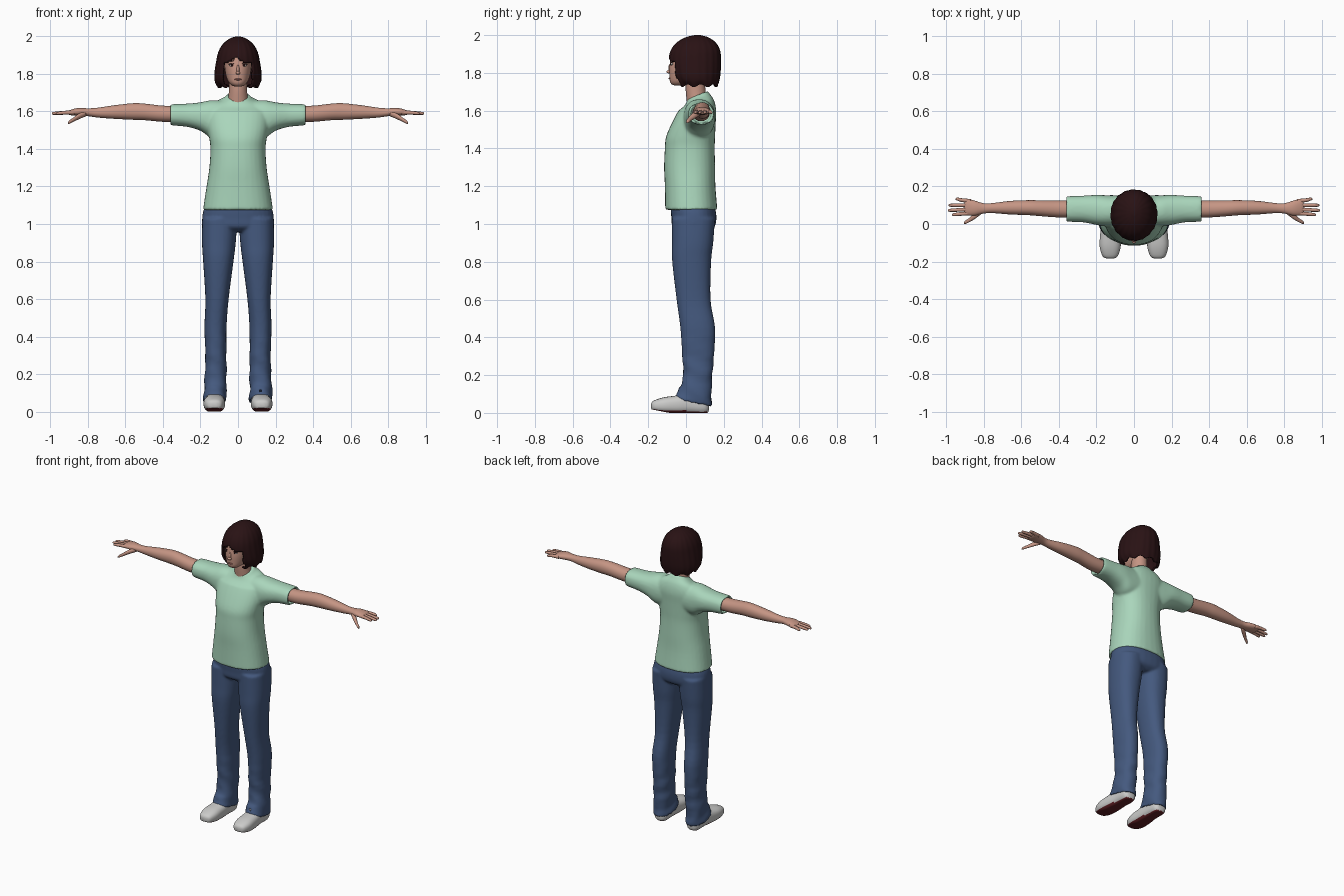
import bpy, bmesh, math
from mathutils import Matrix, Vector

cube = bpy.data.objects.get("Cube")
if cube:
    bpy.data.objects.remove(cube)


def material(name, *rgb):
    m = bpy.data.materials.new(name)
    m.use_nodes = True
    m.diffuse_color = (*rgb, 1)
    bsdf = m.node_tree.nodes["Principled BSDF"]
    bsdf.inputs["Base Color"].default_value = (*rgb, 1)
    bsdf.inputs["Roughness"].default_value = 0.8
    return m


SKIN = material("skin", .56, .30, .23)
HAIR = material("dark brown hair", .022, .006, .007)
SHIRT = material("mint cotton", .40, .67, .50)
JEANS = material("blue denim", .058, .10, .21)
SHOE = material("light grey canvas", .60, .60, .59)
SOLE = material("dark red rubber", .12, .014, .018)
WHITE = material("eye white", .65, .6, .57)
LIPS = material("lip pink", .42, .16, .14)


def smooth_path(rows, steps):
    """Catmull-Rom interpolation of whole cross-sections."""
    rows = [Vector(r) for r in rows]
    out = []
    for i in range(len(rows) - 1):
        a, b, c, d = (rows[max(0, min(len(rows) - 1, i + k))] for k in (-1, 0, 1, 2))
        for s in range(steps):
            t = s / steps
            out.append(b + (c - a) * (t / 2) + (a * 2 - b * 5 + c * 4 - d) * (t * t / 2)
                       + (b * 3 - a - c * 3 + d) * (t ** 3 / 2))
    return out + [rows[-1]]


def loft(bm, axis, rows, side=1, n=32, steps=4, power=2.3, caps=(True, True), ripple=(0, 0)):
    """Rows are (position on axis, centre u, centre v, radius u, radius v)."""
    rings = []
    for p, cu, cv, ru, rv in smooth_path(rows, steps):
        ring = []
        for k in range(n):
            a = math.tau * k / n
            c, s = math.cos(a), math.sin(a)
            wave = 1 + ripple[0] * math.sin(ripple[1] * a)
            u = cu + ru * wave * math.copysign(abs(c) ** (2 / power), c)
            v = cv + rv * wave * math.copysign(abs(s) ** (2 / power), s)
            x, y, z = {"X": (p, u, v), "Y": (u, p, v), "Z": (u, v, p)}[axis]
            ring.append(bm.verts.new((x * side, y, z)))
        rings.append(ring)
    for r, q in zip(rings, rings[1:]):
        for k in range(n):
            bm.faces.new((r[k], r[k - 1], q[k - 1], q[k]))
    for ring, cap in zip((rings[0], rings[-1]), caps):
        if cap:
            bm.faces.new(ring)
    bmesh.ops.recalc_face_normals(bm, faces=bm.faces)


def ellipsoid(bm, centre, radii, tilt=0):
    m = Matrix.Translation(centre) @ Matrix.Rotation(tilt, 4, "Y") @ Matrix.Diagonal((*radii, 1))
    bmesh.ops.create_uvsphere(bm, u_segments=20, v_segments=12, radius=1, matrix=m)


def finish(bm, name, *mats):
    for f in bm.faces:
        f.smooth = True
    mesh = bpy.data.meshes.new(name)
    bm.to_mesh(mesh)
    bm.free()
    obj = bpy.data.objects.new(name, mesh)
    bpy.context.collection.objects.link(obj)
    for m in mats:
        mesh.materials.append(m)
    return obj


def fuse(obj, voxel, rounds):
    """Blend overlapping lofts into one cloth surface."""
    r = obj.modifiers.new("fuse", "REMESH")
    r.mode, r.voxel_size, r.use_smooth_shade = "VOXEL", voxel, True
    s = obj.modifiers.new("soften", "SMOOTH")
    s.factor, s.iterations = .5, rounds


# Shirt: body and two hollow-ended sleeves
bm = bmesh.new()
loft(bm, "Z", [(1.075, 0, .028, .187, .138), (1.2, 0, .022, .168, .134), (1.3, 0, .019, .153, .135),
               (1.4, 0, .02, .147, .132), (1.46, 0, .024, .154, .13), (1.53, 0, .04, .165, .117),
               (1.6, 0, .06, .165, .1), (1.645, 0, .07, .13, .077), (1.675, 0, .065, .075, .06),
               (1.69, 0, .063, .062, .056)])
for v in bm.verts:  # collar dips at the front
    if v.co.z > 1.6:
        v.co.z += (v.co.y - .08) * .35 * (v.co.z - 1.6) / .08
for s in (1, -1):
    loft(bm, "X", [(.05, .07, 1.56, .08, .095), (.14, .07, 1.56, .083, .1), (.2, .075, 1.573, .08, .076),
                   (.27, .08, 1.58, .071, .062), (.357, .08, 1.583, .067, .056),
                   (.357, .08, 1.583, .055, .047), (.31, .08, 1.583, .05, .043)], s)
fuse(finish(bm, "shirt", SHIRT), .008, 5)

# Jeans: hips and two legs with open hems
bm = bmesh.new()
loft(bm, "Z", [(1.14, 0, .03, .15, .105), (1.08, 0, .037, .182, .118), (1.03, 0, .042, .191, .119),
               (.985, 0, .04, .188, .112), (.96, 0, .04, .15, .08)])
for s in (1, -1):
    loft(bm, "Z", [(1.03, .097, .04, .094, .114), (.9, .102, .035, .09, .109), (.8, .105, .03, .081, .103),
                   (.6, .112, .04, .062, .09), (.45, .12, .062, .059, .092), (.3, .118, .064, .056, .084),
                   (.2, .119, .062, .058, .077), (.12, .122, .05, .059, .085), (.06, .122, .037, .062, .097),
                   (.06, .122, .037, .05, .084), (.11, .122, .04, .046, .075)], s)
for v in bm.verts:  # soft creases near the ankles, hem lower at the heel
    x, y, z = v.co
    if z < .45:
        v.co.x += .005 * math.sin(z * 55 + y * 25) * (1 - z / .45)
        v.co.y += .004 * math.sin(z * 70 + x * 30) * (1 - z / .45)
    if z < .13:
        v.co.z -= (y - .03) * .22
fuse(finish(bm, "jeans", JEANS), .008, 4)

for s, label in ((1, "left"), (-1, "right")):
    # Shoe with flat red sole and raised toe
    bm = bmesh.new()
    loft(bm, "Y", [(-.185, .127, .036, .015, .012), (-.172, .127, .037, .04, .027), (-.12, .127, .04, .056, .042),
                   (-.05, .125, .043, .055, .049), (.02, .122, .05, .05, .055), (.09, .121, .045, .047, .052),
                   (.115, .121, .04, .034, .038), (.122, .121, .038, .015, .02)], s, power=2.5)
    for v in bm.verts:
        floor = max(0, -.09 - v.co.y) * .2
        v.co.z = max(v.co.z, floor)
    bm.normal_update()
    for f in bm.faces:
        f.material_index = int(f.normal.z < -.6 and f.calc_center_median().z < .04)
    finish(bm, label + "_shoe", SHOE, SOLE)

    # Arm, palm, fingers and thumb
    bm = bmesh.new()
    loft(bm, "X", [(.3, .08, 1.587, .045, .042), (.4, .08, 1.588, .045, .043), (.5, .084, 1.598, .042, .044),
                   (.56, .087, 1.6, .04, .044), (.66, .087, 1.597, .036, .036), (.75, .085, 1.594, .027, .026),
                   (.8, .083, 1.596, .027, .021), (.85, .085, 1.598, .04, .021), (.89, .09, 1.595, .043, .015),
                   (.905, .09, 1.593, .036, .009)], s, power=2.1)
    for base, tip, end in ((.058, .05, .97), (.079, .073, .992), (.1, .1, .988), (.122, .133, .952)):
        mid = (base + tip) / 2
        loft(bm, "X", [(.87, base, 1.595, .011, .011), (.92, mid, 1.594, .01, .01),
                       (end - .01, tip, 1.59, .008, .008), (end, tip, 1.589, .003, .003)], s, 12, 3, 2)
    loft(bm, "X", [(.81, .07, 1.59, .014, .015), (.85, .042, 1.573, .016, .015), (.88, .02, 1.555, .011, .011),
                   (.9, .009, 1.543, .009, .009), (.907, .005, 1.538, .003, .003)], s, 12, 3, 2)
    finish(bm, label + "_arm", SKIN)

    # Eye, iris, lash line and brow
    bm = bmesh.new()
    ellipsoid(bm, (s * .032, -.074, 1.847), (.015, .007, .007))
    finish(bm, label + "_eye", WHITE)
    bm = bmesh.new()
    ellipsoid(bm, (s * .032, -.079, 1.847), (.007, .004, .007))
    ellipsoid(bm, (s * .033, -.076, 1.854), (.017, .007, .0025), s * .1)
    ellipsoid(bm, (s * .034, -.075, 1.87), (.018, .006, .0025), s * .12)
    finish(bm, label + "_iris_and_brow", HAIR)

# Neck
bm = bmesh.new()
loft(bm, "Z", [(1.6, 0, .065, .065, .055), (1.66, 0, .056, .054, .053), (1.72, 0, .05, .048, .052),
               (1.8, 0, .05, .048, .05)], power=2)
finish(bm, "neck", SKIN)

# Head with nose
bm = bmesh.new()
loft(bm, "Z", [(1.733, 0, -.035, .015, .025), (1.74, 0, -.026, .034, .05), (1.755, 0, -.015, .049, .07),
               (1.78, 0, .002, .061, .089), (1.82, 0, .02, .07, .108), (1.86, 0, .03, .073, .114),
               (1.9, 0, .04, .08, .114), (1.95, 0, .05, .06, .08)])
ellipsoid(bm, (0, -.09, 1.806), (.012, .014, .009))
ellipsoid(bm, (0, -.084, 1.824), (.008, .01, .024))
finish(bm, "head", SKIN)
bm = bmesh.new()
ellipsoid(bm, (0, -.085, 1.771), (.019, .007, .005))
finish(bm, "mouth", LIPS)

# Bobbed hair with a face opening and ragged ends
bm = bmesh.new()
loft(bm, "Z", [(2, 0, .06, .012, .015), (1.988, 0, .058, .045, .06), (1.96, 0, .054, .08, .103),
               (1.92, 0, .05, .103, .129), (1.87, 0, .047, .115, .137), (1.8, 0, .05, .125, .132),
               (1.76, 0, .055, .122, .121), (1.732, 0, .065, .107, .104)],
     n=80, steps=6, power=2.1, caps=(True, False), ripple=(.012, 20))
gone = []
for f in bm.faces:
    c = f.calc_center_median()
    fringe = 1.862 + .028 * max(0, 1 - abs(c.x + .012) / .045)
    if c.y < -.03 and abs(c.x) < .079 and c.z < fringe:
        gone.append(f)
bmesh.ops.delete(bm, geom=gone, context="FACES")
for v in bm.verts:
    if v.co.z < 1.765:
        a = math.atan2(v.co.y - .06, v.co.x)
        v.co.z += .007 * math.sin(9 * a) * (1.765 - v.co.z) / .03
hair = finish(bm, "hair", HAIR)
shell = hair.modifiers.new("thickness", "SOLIDIFY")
shell.thickness, shell.offset = .012, -1
